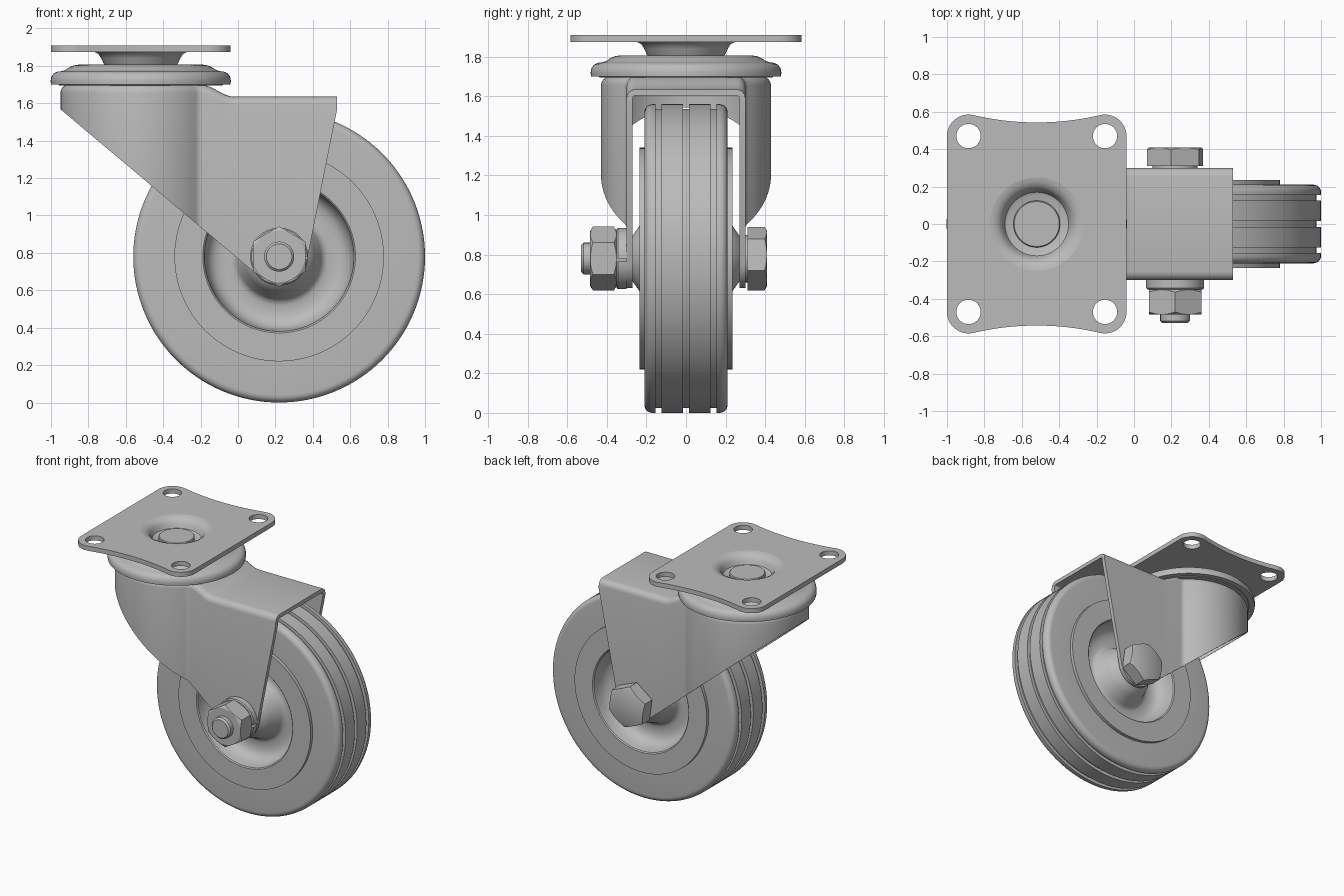
import bpy
import bmesh
from math import sin, cos, pi, radians, atan2, sqrt
from mathutils import Matrix

cube = bpy.data.objects.get("Cube")
if cube:
    bpy.data.objects.remove(cube, do_unlink=True)

steel = bpy.data.materials.new("plain_grey")
steel.use_nodes = True
GREY = (0.5, 0.5, 0.5, 1)
steel.diffuse_color = GREY
steel.node_tree.nodes["Principled BSDF"].inputs["Base Color"].default_value = GREY

AXLE = (0.22, 0, 0.78)      # wheel centre
SWIVEL = (-0.52, 0, 0)      # vertical turning axis


def activate(ob):
    bpy.ops.object.select_all(action='DESELECT')
    ob.select_set(True)
    bpy.context.view_layer.objects.active = ob


def make(name, bm):
    mesh = bpy.data.meshes.new(name)
    bm.to_mesh(mesh)
    bm.free()
    ob = bpy.data.objects.new(name, mesh)
    bpy.context.collection.objects.link(ob)
    mesh.materials.append(steel)
    return ob


def smooth(ob):
    activate(ob)
    bpy.ops.object.shade_smooth_by_angle(angle=radians(32))
    return ob


def apply_modifier(ob, kind, **settings):
    mod = ob.modifiers.new(kind.title(), kind)
    for key, value in settings.items():
        setattr(mod, key, value)
    activate(ob)
    bpy.ops.object.modifier_apply(modifier=mod.name)


def combine(ob, tool, operation):
    tool.hide_render = True
    apply_modifier(ob, 'BOOLEAN', object=tool, operation=operation, solver='EXACT')
    bpy.data.objects.remove(tool, do_unlink=True)


def lathe(name, profile, centre, along_y=False, closed=False, segments=96):
    """Revolve (radius, height) points about z, or about y."""
    bm = bmesh.new()
    rings = []
    for i in range(segments):
        a = 2 * pi * i / segments
        rings.append([bm.verts.new((r * cos(a), r * sin(a), h)) for r, h in profile])
    count = len(profile)
    for i in range(segments):
        a, b = rings[i], rings[(i + 1) % segments]
        for j in range(count if closed else count - 1):
            k = (j + 1) % count
            bm.faces.new((a[j], b[j], b[k], a[k]))
    bmesh.ops.remove_doubles(bm, verts=bm.verts, dist=1e-5)
    bmesh.ops.recalc_face_normals(bm, faces=bm.faces)
    if along_y:
        bm.transform(Matrix.Rotation(-pi / 2, 4, 'X'))
    bm.transform(Matrix.Translation(centre))
    return smooth(make(name, bm))


def prism(name, outline, y0, y1):
    """Extrude an (x, z) outline along y."""
    bm = bmesh.new()
    face = bm.faces.new([bm.verts.new((x, y0, z)) for x, z in outline])
    new = bmesh.ops.extrude_face_region(bm, geom=[face])["geom"]
    bmesh.ops.translate(bm, vec=(0, y1 - y0, 0),
                        verts=[v for v in new if isinstance(v, bmesh.types.BMVert)])
    bmesh.ops.recalc_face_normals(bm, faces=bm.faces)
    return make(name, bm)


def arc(cx, cy, r, start, end, steps):
    angles = [radians(start + (end - start) * i / steps) for i in range(steps + 1)]
    return [(cx + r * cos(a), cy + r * sin(a)) for a in angles]


def mirrored(half):
    """Complete a half profile by reflecting its heights."""
    return half + [(r, -h) for r, h in reversed(half)]


# Tyre with three grooves and rounded shoulders
R, DEPTH, GROOVE = 0.78, 0.025, 0.015
tyre_half = [(0.5, 0.21)] + [(r, h) for h, r in reversed(arc(0.17, R - 0.04, 0.04, 90, 0, 6))]
for edge in (0.14,):
    tyre_half += [(R, edge + GROOVE), (R - DEPTH, edge + GROOVE),
                  (R - DEPTH, edge - GROOVE), (R, edge - GROOVE)]
tyre_half += [(R, GROOVE), (R - DEPTH, GROOVE)]
lathe("tyre", mirrored(tyre_half), AXLE, True, closed=True, segments=128)

# Dished wheel centre with a tapered hub
rim_half = [(0, 0.27), (0.115, 0.27), (0.165, 0.235), (0.19, 0.2), (0.225, 0.115),
            (0.24, 0.097), (0.26, 0.09), (0.31, 0.09), (0.345, 0.1), (0.37, 0.12),
            (0.387, 0.15), (0.395, 0.19), (0.4, 0.228), (0.408, 0.235), (0.56, 0.235)]
lathe("wheel_centre", mirrored(rim_half), AXLE, True)

# Fork: folded sheet whose plan is a drum blending into a straight channel
DRUM, HALF, FILLET, BEND = 0.43, 0.30, 0.05, 0.045
reach = sqrt((DRUM + FILLET) ** 2 - (HALF + FILLET) ** 2)
join = atan2(HALF + FILLET, reach)
plan = []                                    # x, y and outward normal
for i in range(33):
    a = pi + (join - pi) * i / 32
    y = DRUM * sin(a) if i else 0
    plan.append((SWIVEL[0] + DRUM * cos(a), y, cos(a), sin(a) if i else 0))
fx = SWIVEL[0] + reach
for i in range(1, 7):
    a = join + pi + (pi / 2 - join) * i / 6
    plan.append((fx + FILLET * cos(a), HALF + FILLET + FILLET * sin(a), -cos(a), -sin(a)))
for x in [fx + 0.025 * i for i in range(1, 9)] + [0.7]:
    plan.append((x, HALF, 0, 1))


def fork_top(x):
    t = min(1, max(0, (x + 0.2) / 0.18))
    return 1.70 - 0.065 * t * t * (3 - 2 * t)


bm = bmesh.new()
rows = []
for x, y, nx, ny in plan:
    side = [(x, y, 0.4)]
    for step in range(5):
        a = pi / 2 * step / 4
        inset = BEND * (1 - cos(a))
        px = x - nx * inset
        side.append((px, y - ny * inset, fork_top(px) - BEND * (1 - sin(a))))
    section = side + [(px, -py, pz) for px, py, pz in reversed(side)]
    rows.append([bm.verts.new(p) for p in section])
for a, b in zip(rows, rows[1:]):
    for j in range(len(a) - 1):
        bm.faces.new((a[j], b[j], b[j + 1], a[j + 1]))
bmesh.ops.remove_doubles(bm, verts=bm.verts, dist=1e-5)
bmesh.ops.recalc_face_normals(bm, faces=bm.faces)
if sum(f.normal.z * f.calc_area() for f in bm.faces) < 0:
    bmesh.ops.reverse_faces(bm, faces=bm.faces)
fork = make("fork", bm)
apply_modifier(fork, 'SOLIDIFY', thickness=0.03, offset=-1, use_even_offset=True)
# Trim the legs to their slanted, round-ended shape
trim = [(-1.1, 1.695)] + arc(AXLE[0], AXLE[2], 0.15, 230, 349, 16)
trim += [(0.53, 1.57), (0.53, 1.9), (-1.1, 1.9)]
combine(fork, prism("leg_trim", trim, -1, 1), 'INTERSECT')
smooth(fork)

# Bearing cap on top of the drum
lathe("bearing_cap", [(0, 1.695), (0.435, 1.695), (0.44, 1.7), (0.48, 1.7), (0.482, 1.72),
                      (0.478, 1.742), (0.465, 1.76), (0.445, 1.769), (0.42, 1.772),
                      (0.40, 1.78), (0.38, 1.793), (0.36, 1.802), (0.335, 1.806),
                      (0, 1.806)], SWIVEL)

# Mounting plate: round corners, bowed long edges, four bolt holes
PX, PY, CORNER, LEAN = 0.365, 0.47, 0.115, 13
corner = arc(PX, PY, CORNER, 0, 90 + LEAN, 12)
ex, ey = corner[-1]
bow = sin(radians(LEAN)) / cos(radians(LEAN)) / (2 * ex)
edge = [(ex * t / 10, ey - bow * (ex * ex - (ex * t / 10) ** 2)) for t in range(9, -10, -1)]
upper = corner + edge + [(-x, y) for x, y in reversed(corner)]
loops = [upper + [(-x, -y) for x, y in upper], arc(0, 0, 0.25, 0, 356.25, 95)]
loops += [arc(sx * PX, sy * PY, 0.065, 0, 350, 35) for sx in (1, -1) for sy in (1, -1)]
curve = bpy.data.curves.new("mounting_plate", 'CURVE')
curve.dimensions = '2D'
curve.fill_mode = 'BOTH'
curve.extrude = 0.0175
for loop in loops:
    spline = curve.splines.new('POLY')
    spline.points.add(len(loop) - 1)
    for point, (x, y) in zip(spline.points, loop):
        point.co = (x, y, 0, 1)
    spline.use_cyclic_u = True
plate = bpy.data.objects.new("mounting_plate", curve)
bpy.context.collection.objects.link(plate)
plate.location = (SWIVEL[0], 0, 1.8925)
curve.materials.append(steel)
activate(plate)
bpy.ops.object.convert(target='MESH')
smooth(bpy.context.view_layer.objects.active)

# Pressed dish in the plate and the rivet inside it
lathe("plate_dish", [(0.25, 1.91), (0.228, 1.906), (0.205, 1.895), (0.188, 1.878),
                     (0.178, 1.855), (0.17, 1.838), (0.155, 1.83), (0, 1.83), (0, 1.80),
                     (0.19, 1.80), (0.2, 1.815), (0.211, 1.84), (0.226, 1.863),
                     (0.25, 1.875)], SWIVEL, closed=False)
lathe("swivel_rivet", [(0, 1.81), (0.125, 1.81), (0.125, 1.855), (0.12, 1.86), (0, 1.86)], SWIVEL)

# Axle bolt, washers, nut and head
lathe("axle_bolt", [(0, -0.53), (0.068, -0.53), (0.08, -0.518), (0.08, 0.3), (0.12, 0.3),
                    (0.12, 0.32), (0, 0.32)], AXLE, True, segments=48)
washer = lathe("lock_washer", [(0.08, -0.35), (0.148, -0.35), (0.155, -0.343), (0.155, -0.3),
                               (0.08, -0.3)], AXLE, True, closed=True)
slit = prism("washer_slit", [(0.29, 0.765), (0.45, 0.765), (0.45, 0.78), (0.29, 0.78)], -0.4, -0.29)
combine(washer, slit, 'DIFFERENCE')
smooth(washer)


def hexagon(name, y0, y1, turn, bevel0, bevel1):
    points = arc(AXLE[0], AXLE[2], 0.162, turn, turn + 300, 5)
    ob = prism(name, points, y0, y1)
    rounding = lathe("rounding", [(0, y0), (0.138, y0), (0.165, y0 + bevel0),
                                  (0.165, y1 - bevel1), (0.138, y1), (0, y1)], AXLE, True)
    combine(ob, rounding, 'INTERSECT')
    smooth(ob)


hexagon("nut", -0.485, -0.35, 30, 0.017, 0.017)
hexagon("bolt_head", 0.31, 0.41, 38, 0.001, 0.015)
